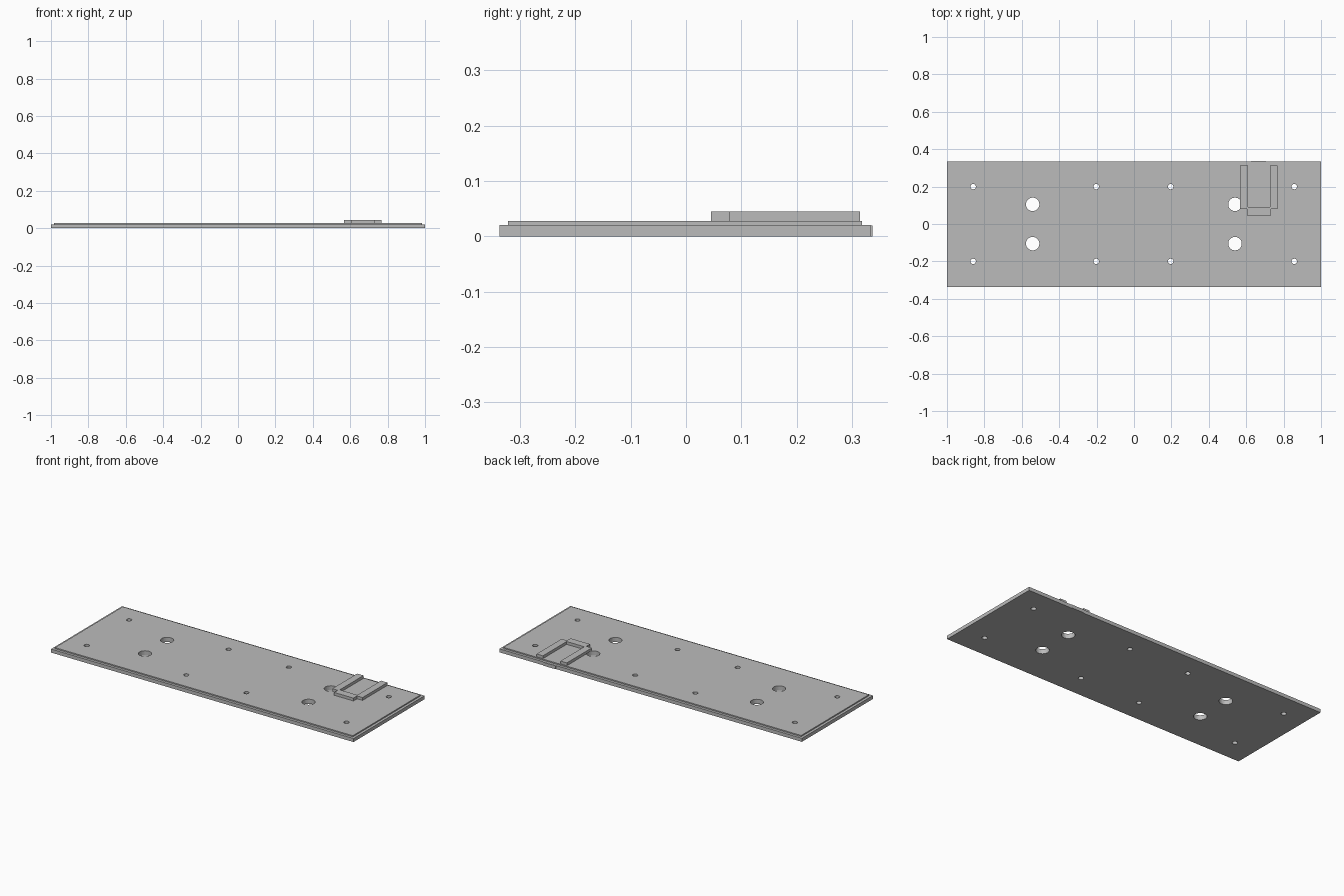
import bpy
import bmesh

cube = bpy.data.objects.get("Cube")
if cube:
    bpy.data.objects.remove(cube, do_unlink=True)

grey = bpy.data.materials.new("plain grey")
grey.use_nodes = True
color = (0.5, 0.5, 0.5, 1)
grey.diffuse_color = color
grey.node_tree.nodes["Principled BSDF"].inputs["Base Color"].default_value = color


def add_object(name, bm):
    bmesh.ops.recalc_face_normals(bm, faces=bm.faces)
    mesh = bpy.data.meshes.new(name)
    bm.to_mesh(mesh)
    bm.free()
    mesh.materials.append(grey)
    obj = bpy.data.objects.new(name, mesh)
    bpy.context.collection.objects.link(obj)
    return obj


def extrude_outline(name, points, bottom, top):
    """Prism from an outline in plan; also returns nothing but the object."""
    bm = bmesh.new()
    face = bm.faces.new([bm.verts.new((x, y, bottom)) for x, y in points])
    out = bmesh.ops.extrude_face_region(bm, geom=[face])
    moved = [v for v in out["geom"] if isinstance(v, bmesh.types.BMVert)]
    bmesh.ops.translate(bm, verts=moved, vec=(0, 0, top - bottom))
    return add_object(name, bm)


def rectangle(x0, x1, y0, y1):
    return [(x0, y0), (x1, y0), (x1, y1), (x0, y1)]


# Base plate with a raised, inset upper layer
BASE, RAISED, CLIP = 0.021, 0.028, 0.045
EDGE = 0.022
plate = extrude_outline("base_plate", rectangle(-1, 1, -0.337, 0.3335), 0, BASE)
bm = bmesh.new()
bm.from_mesh(plate.data)
top = max(bm.faces, key=lambda f: f.calc_center_median().z)
bmesh.ops.inset_region(bm, faces=[top], thickness=EDGE)
out = bmesh.ops.extrude_face_region(bm, geom=[top])
bmesh.ops.translate(bm, vec=(0, 0, RAISED - BASE),
                    verts=[v for v in out["geom"] if isinstance(v, bmesh.types.BMVert)])
if top.is_valid:
    bmesh.ops.delete(bm, geom=[top], context="FACES_ONLY")
bmesh.ops.recalc_face_normals(bm, faces=bm.faces)
bm.to_mesh(plate.data)
bm.free()

# Through holes: four large ones and two rows of small ones
holes = [(x, y, 0.036) for x in (-0.542, 0.54) for y in (-0.105, 0.105)]
holes += [(x, y, 0.0145) for x in (-0.86, -0.202, 0.196, 0.857) for y in (-0.2, 0.2)]
bm = bmesh.new()
for x, y, radius in holes:
    made = bmesh.ops.create_cone(bm, cap_ends=True, segments=32,
                                 radius1=radius, radius2=radius, depth=0.2)
    bmesh.ops.translate(bm, verts=made["verts"], vec=(x, y, 0))
cutter = add_object("hole_cutter", bm)
cutter.hide_render = True
cut = plate.modifiers.new("holes", "BOOLEAN")
cut.operation = "DIFFERENCE"
cut.solver = "EXACT"
cut.object = cutter
bpy.context.view_layer.objects.active = plate
bpy.ops.object.modifier_apply(modifier=cut.name)
bpy.data.objects.remove(cutter, do_unlink=True)

# U-shaped bracket, open at the back, drawn as a half outline and mirrored
centre = 0.668
half = [(0.064, 0.045), (0.064, 0.079), (0.1, 0.079),
        (0.1, 0.314), (0.058, 0.314), (0.058, 0.09)]
outline = [(centre + x, y) for x, y in half]
outline += [(centre - x, y) for x, y in reversed(half)]
extrude_outline("bracket", outline, RAISED, CLIP)

# Small tab on the back edge
extrude_outline("back_tab", rectangle(0.626, 0.707, 0.3335, 0.337), 0, 0.02)
